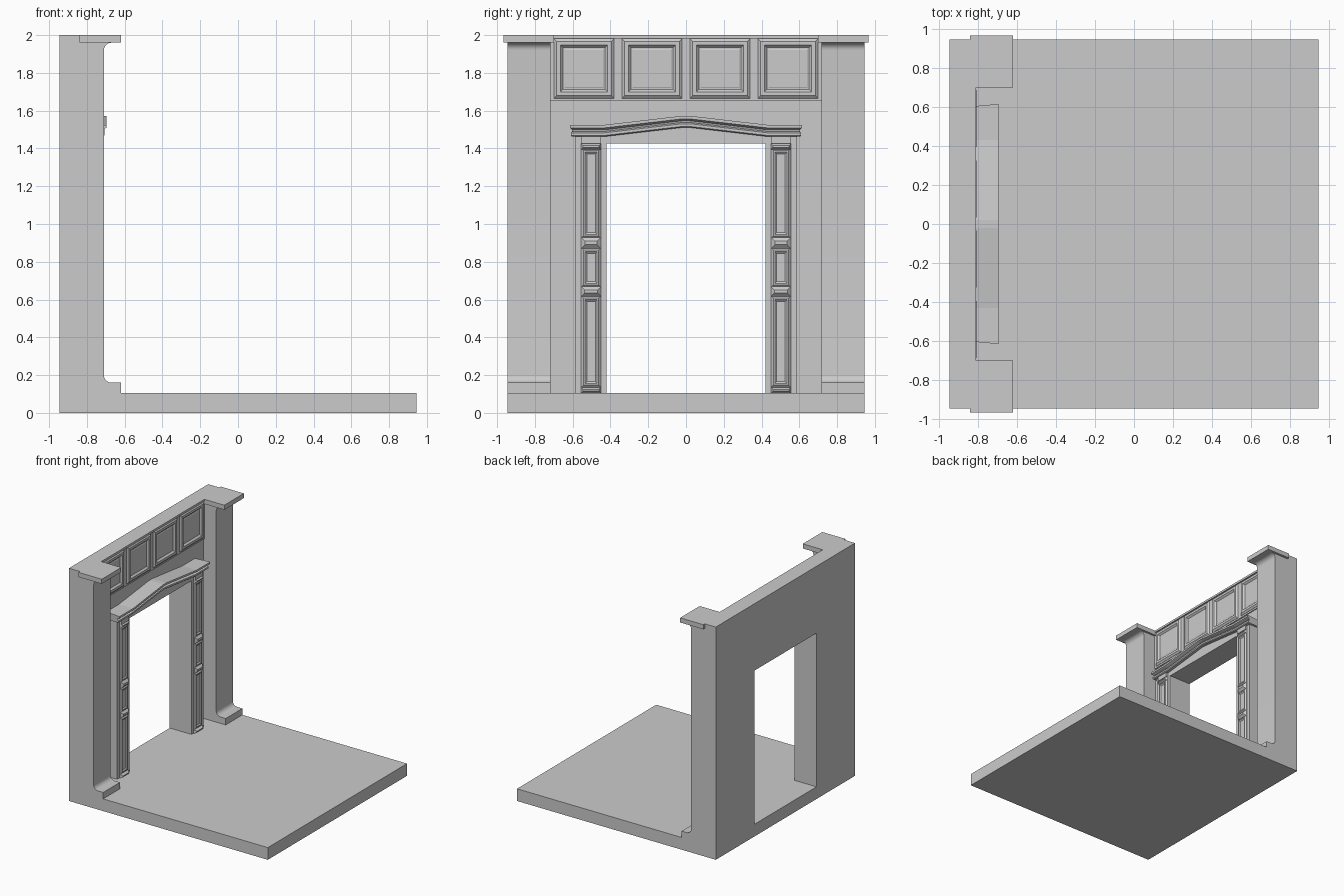
import bpy, bmesh, math

cube = bpy.data.objects.get("Cube")
if cube:
    bpy.data.objects.remove(cube, do_unlink=True)

stone = bpy.data.materials.new("grey_stone")
stone.use_nodes = True
colour = (0.6, 0.6, 0.6, 1)
stone.diffuse_color = colour
stone.node_tree.nodes["Principled BSDF"].inputs["Base Color"].default_value = colour

BACK, WALL, EDGE, FLOOR = -0.945, -0.83, 0.945, 0.105
DOOR, DOOR_TOP = 0.422, 1.425


def finish(name, bm, smooth=False):
    bmesh.ops.recalc_face_normals(bm, faces=bm.faces)
    mesh = bpy.data.meshes.new(name)
    bm.to_mesh(mesh)
    bm.free()
    mesh.materials.append(stone)
    obj = bpy.data.objects.new(name, mesh)
    bpy.context.collection.objects.link(obj)
    if smooth:
        bpy.ops.object.select_all(action="DESELECT")
        obj.select_set(True)
        bpy.context.view_layer.objects.active = obj
        bpy.ops.object.shade_smooth_by_angle(angle=math.radians(35))
    return obj


def loft(name, rings, smooth=False):
    """Join matching closed rings and cap both ends."""
    bm = bmesh.new()
    loops = [[bm.verts.new(p) for p in ring] for ring in rings]
    n = len(loops[0])
    for a, b in zip(loops, loops[1:]):
        for i in range(n):
            j = (i + 1) % n
            bm.faces.new((a[i], a[j], b[j], b[i]))
    bm.faces.new(loops[0])
    bm.faces.new(loops[-1])
    return finish(name, bm, smooth)


def prism_x(name, pts, x0, x1):
    return loft(name, [[(x, y, z) for y, z in pts] for x in (x0, x1)])


def prism_y(name, pts, y0, y1, smooth=False):
    return loft(name, [[(x, y, z) for x, z in pts] for y in (y0, y1)], smooth)


def box(name, x0, x1, y0, y1, z0, z1):
    return prism_x(name, [(y0, z0), (y1, z0), (y1, z1), (y0, z1)], x0, x1)


def panel(name, y0, y1, z0, z1, steps):
    """Stepped rectangular panel facing +x; steps are (inset, x)."""
    return loft(name, [[(x, y0 + d, z0 + d), (x, y1 - d, z0 + d),
                        (x, y1 - d, z1 - d), (x, y0 + d, z1 - d)]
                       for d, x in steps])


# Floor slab and wall with a doorway
box("floor", BACK, EDGE, -EDGE, EDGE, 0, FLOOR)
prism_x("wall", [(-EDGE, FLOOR), (-EDGE, 2), (EDGE, 2), (EDGE, FLOOR),
                 (DOOR, FLOOR), (DOOR, DOOR_TOP), (-DOOR, DOOR_TOP), (-DOOR, FLOOR)],
        BACK, WALL)

# Frieze with four framed panels below a thin top rail
box("frieze", WALL - 0.01, -0.822, -0.72, 0.72, 1.65, 1.99)
box("frieze_top_rail", WALL - 0.01, -0.81, -0.72, 0.72, 1.982, 2)
for i in range(4):
    y = -0.54 + 0.36 * i
    panel(f"frieze_panel_{i + 1}", y - 0.16, y + 0.16, 1.665, 1.982,
          [(0, WALL), (0, -0.82), (0.015, -0.808), (0.035, -0.808),
           (0.05, -0.824), (0.06, -0.82)])

# Pilaster side profile: foot, cove, shaft, cove
FRONT, R = -0.71, 0.04
arc = [math.radians(15 * i) for i in range(7)]
profile = [(BACK, FLOOR), (-0.62, FLOOR), (-0.62, 0.16)]
profile += [(FRONT + R - R * math.sin(a), 0.16 + R - R * math.cos(a)) for a in arc]
profile += [(FRONT + R - R * math.cos(a), 1.96 - R + R * math.sin(a)) for a in arc]
profile += [(BACK, 1.96)]


def rise(y):
    """Height of the shallow pointed sweep over the door."""
    return 0.05 * max(0, 1 - max(abs(y), 0.02) / 0.43)


for side, s in (("left", 1), ("right", -1)):
    prism_y(f"{side}_pilaster", profile, s * 0.718, s * EDGE, smooth=True)
    box(f"{side}_pilaster_cap", -0.84, -0.62, s * 0.70, s * 0.965, 1.96, 2)
    box(f"{side}_cap_back", BACK, -0.84, s * 0.70, s * EDGE, 1.96, 2)

    # Door casing with a raised column strip
    box(f"{side}_casing", WALL - 0.01, -0.738, s * DOOR, s * 0.587, FLOOR, 1.47)
    ya, yb = sorted((s * 0.45, s * 0.555))
    for part, z0, z1 in (("lower", 0.135, 0.62), ("middle", 0.665, 0.875),
                         ("upper", 0.925, 1.4)):
        panel(f"{side}_column_{part}", ya, yb, z0, z1,
              [(0, -0.745), (0, -0.733), (0.012, -0.722), (0.02, -0.722),
               (0.03, -0.73)])
    box(f"{side}_column_core", -0.745, -0.733, ya, yb, FLOOR, 1.47)
    # Faceted bands, foot and capital
    for part, z, h in (("foot", 0.12, 0.015), ("lower_band", 0.643, 0.026),
                       ("upper_band", 0.9, 0.03), ("capital", 1.41, 0.015)):
        panel(f"{side}_{part}", ya, yb, z - h, z + h,
              [(0, -0.745), (0, -0.73), (h * 0.7, -0.712)])
    box(f"{side}_column_head", -0.745, -0.72, ya, yb, 1.425, 1.47)

# Header above the doorway, following the sweep
stations = [-0.43, -0.02, 0.02, 0.43]
prism_x("door_header",
        [(-0.43, DOOR_TOP)] + [(y, 1.475 + rise(y)) for y in stations]
        + [(0.43, DOOR_TOP)], WALL - 0.01, -0.738)

# Moulded cornice swept over the door
moulding = [(WALL - 0.01, 0), (-0.715, 0), (-0.708, 0.006), (-0.708, 0.02),
            (-0.725, 0.027), (-0.722, 0.036), (-0.705, 0.042), (-0.695, 0.046),
            (-0.695, 0.062), (WALL - 0.01, 0.062)]


def cornice_ring(y):
    return [(x, y, 1.463 + dz + rise(y)) for x, dz in moulding]


def cornice_end(s):
    return [(x, s * (0.602 + 0.013 * (x + 0.725) / 0.03 if x > -0.725 else 0.602),
             1.463 + dz) for x, dz in moulding]


loft("door_cornice",
     [cornice_end(-1)] + [cornice_ring(y) for y in stations] + [cornice_end(1)])
